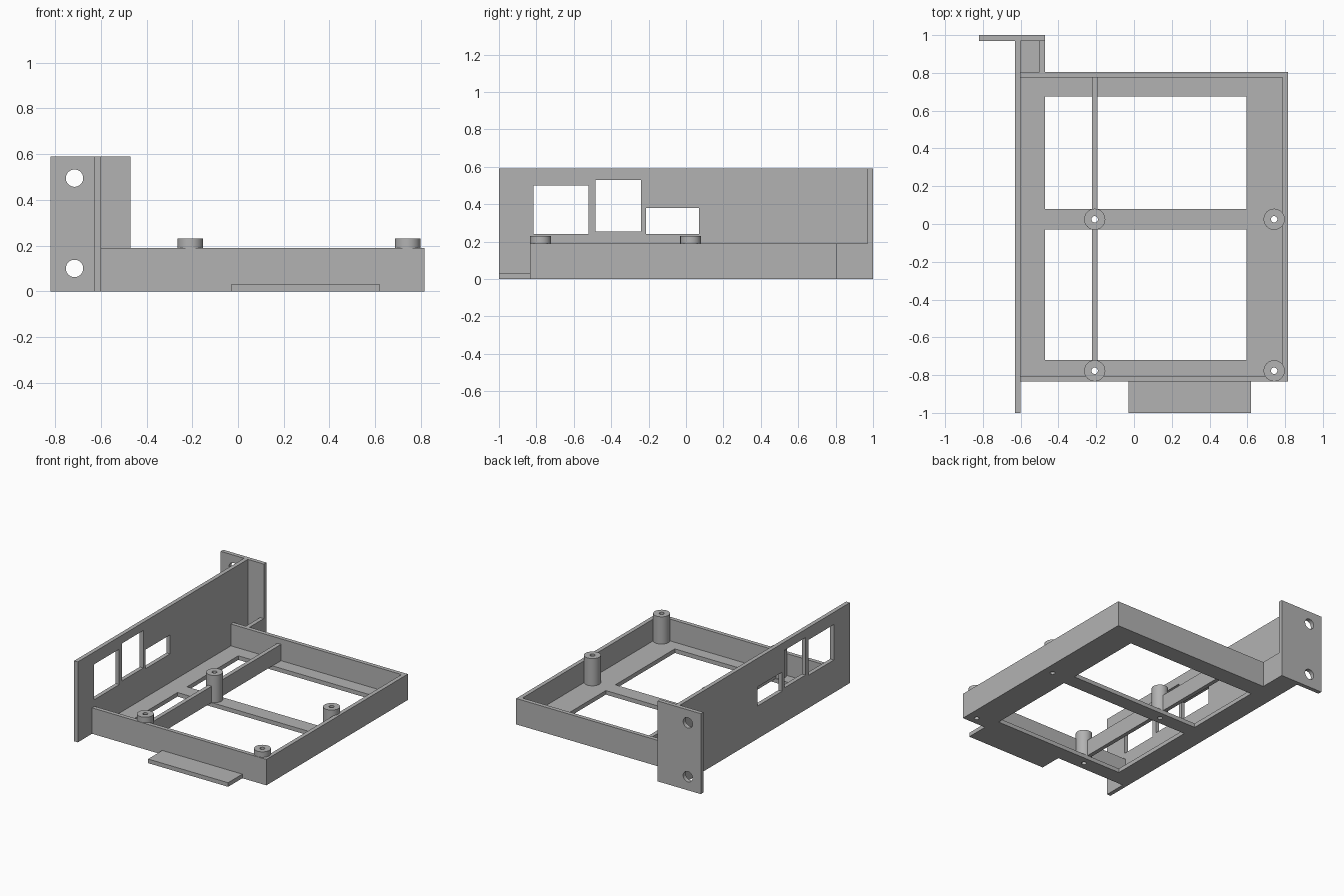
import bpy
import bmesh
from mathutils import Matrix, Vector

if "Cube" in bpy.data.objects:
    bpy.data.objects.remove(bpy.data.objects["Cube"], do_unlink=True)

GREY = (0.45, 0.45, 0.45, 1.0)
mat = bpy.data.materials.new("plain grey")
mat.use_nodes = True
mat.diffuse_color = GREY
mat.node_tree.nodes["Principled BSDF"].inputs["Base Color"].default_value = GREY


def finish(name, bm):
    mesh = bpy.data.meshes.new(name)
    bm.to_mesh(mesh)
    bm.free()
    obj = bpy.data.objects.new(name, mesh)
    bpy.context.collection.objects.link(obj)
    mesh.materials.append(mat)
    return obj


def box(name, x, y, z):
    """Box from (low, high) spans on each axis."""
    bm = bmesh.new()
    bmesh.ops.create_cube(bm, size=1)
    for v in bm.verts:
        v.co = Vector([s[0] if c < 0 else s[1] for c, s in zip(v.co, (x, y, z))])
    return finish(name, bm)


def cylinder(name, centre, radius, length, axis="Z", sides=40):
    bm = bmesh.new()
    turn = Matrix.Rotation(1.5707963, 4, "X") if axis == "Y" else Matrix()
    bmesh.ops.create_cone(bm, cap_ends=True, segments=sides, radius1=radius,
                          radius2=radius, depth=length,
                          matrix=Matrix.Translation(centre) @ turn)
    return finish(name, bm)


def cut(obj, cutters):
    """Subtract the cutters, then discard them."""
    bpy.context.view_layer.objects.active = obj
    for cutter in cutters:
        cutter.hide_render = True
        mod = obj.modifiers.new("cut", "BOOLEAN")
        mod.operation = "DIFFERENCE"
        mod.solver = "EXACT"
        mod.object = cutter
        bpy.ops.object.modifier_apply(modifier=mod.name)
        bpy.data.objects.remove(cutter, do_unlink=True)


def smooth(obj):
    bpy.ops.object.select_all(action="DESELECT")
    obj.select_set(True)
    bpy.context.view_layer.objects.active = obj
    bpy.ops.object.shade_smooth_by_angle(angle=0.6)


T = 0.03                      # sheet thickness
LEFT, RIGHT = -0.6, 0.815     # tray extents
FRONT, BACK = -0.835, 0.805
RIM, TOP = 0.19, 0.59
POSTS = [(x, y) for x in (-0.208, 0.742) for y in (-0.777, 0.025)]
BORE = 0.017

# Tray floor with two large openings and the screw holes
floor = box("tray_floor", (LEFT, RIGHT), (FRONT, BACK), (0, T))
openings = [box("opening", (-0.47, 0.595), y, (-1, 1))
            for y in ((-0.72, -0.03), (0.08, 0.675))]
bores = [cylinder("bore", (x, y, 0), BORE, 1, sides=24) for x, y in POSTS]
cut(floor, openings + bores)

# Tray rim
box("front_rim", (LEFT, RIGHT), (FRONT, FRONT + T), (T, RIM))
box("back_rim", (LEFT, RIGHT), (BACK - T, BACK), (T, RIM))
box("side_rim", (RIGHT - T, RIGHT), (FRONT + T, BACK - T), (T, RIM))

# Front tab
box("front_tab", (-0.03, 0.62), (-1, FRONT), (0, T))

# Rib running between the posts
for name, y in (("front_rib", (-0.725, -0.025)), ("back_rib", (0.075, BACK - T))):
    box(name, (-0.223, -0.193), y, (T, 0.15))

# Hollow standoff posts
for x, y in POSTS:
    post = cylinder("standoff_post", (x, y, (T + 0.23) / 2), 0.056, 0.23 - T)
    cut(post, [cylinder("bore", (x, y, 0), BORE, 1, sides=24)])
    smooth(post)

# Tall faceplate with connector windows
plate = box("faceplate", (LEFT - T, LEFT), (-1, 1 - T), (0, TOP))
windows = [((-0.815, -0.52), (0.24, 0.5)),
           ((-0.485, -0.24), (0.255, 0.53)),
           ((-0.215, 0.07), (0.24, 0.38))]
cut(plate, [box("window", (-0.7, -0.5), y, z) for y, z in windows])

# Mounting ear with two bolt holes
ear = box("mounting_ear", (-0.82, -0.47), (1 - T, 1), (0, TOP))
cut(ear, [cylinder("bolt_hole", (-0.715, 1, z), 0.038, 0.3, "Y") for z in (0.1, 0.495)])
smooth(ear)

# Small box joining the ear to the tray
box("ear_floor", (LEFT, -0.47), (BACK, 1 - T), (0, T))
box("ear_side_wall", (-0.5, -0.47), (BACK, 1 - T), (T, RIM))
